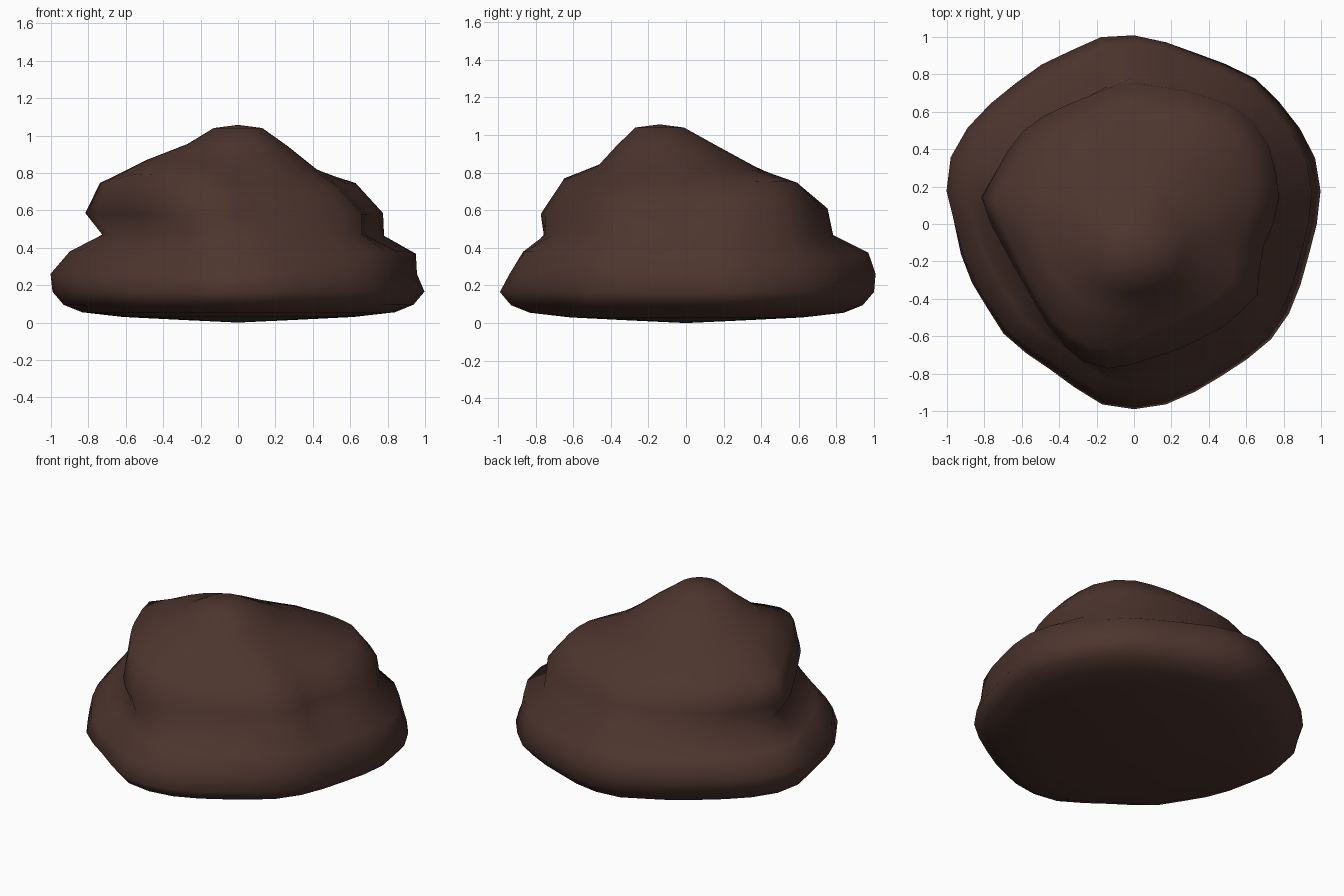
import bpy, bmesh, math

if "Cube" in bpy.data.objects:
    bpy.data.objects.remove(bpy.data.objects["Cube"])

SEG = 36

# plan outlines read from above: the wide skirt and the overhanging upper lump
SKIRT = [(1, .22), (.95, .43), (.7, .75), (.53, .84), (.18, .97), (0, 1), (-.18, .98),
         (-.5, .81), (-.8, .57), (-.92, .43), (-1.005, .25), (-.97, .05), (-.93, -.15),
         (-.86, -.33), (-.67, -.63), (-.5, -.74), (-.2, -.96), (0, -.99), (.2, -.96),
         (.38, -.87), (.7, -.66), (.82, -.5), (.9, -.3), (.99, .05)]
LUMP = [(.78, .2), (.7, .48), (.55, .62), (.3, .71), (-.05, .76), (-.45, .6), (-.63, .47),
        (-.83, .12), (-.63, -.25), (-.42, -.61), (-.25, -.75), (-.1, -.78), (.24, -.67),
        (.5, -.54), (.66, -.38), (.68, -.15), (.77, .06)]


def radius(outline, a):
    """Distance from the centre to the outline in direction a."""
    dx, dy = math.cos(a), math.sin(a)
    for (x1, y1), (x2, y2) in zip(outline, outline[1:] + outline[:1]):
        ex, ey = x2 - x1, y2 - y1
        den = dx * ey - dy * ex
        if abs(den) < 1e-9:
            continue
        t = (x1 * ey - y1 * ex) / den
        u = (x1 * dy - y1 * dx) / den
        if t > 0 and -1e-6 <= u <= 1 + 1e-6:
            return t
    return .8


def toward(a, deg, power=1):
    """Bump that peaks in one direction; a higher power makes it narrower."""
    return max(0, math.cos(a - math.radians(deg))) ** power


def diagonal(a):
    return toward(a, 315, 4) + toward(a, 135, 4)


def skirt(f, z):
    return lambda a: (radius(SKIRT, a) * f(a), z(a), 0)


def lump(f, z):
    return lambda a: (radius(LUMP, a) * f(a), z(a), 0)


# each ring gives (radius, height, y shift) for an angle, from bottom to top
rings = [
    skirt(lambda a: .3, lambda a: .014),
    skirt(lambda a: .62, lambda a: .03),
    skirt(lambda a: .84, lambda a: .055),
    skirt(lambda a: .94, lambda a: .095),
    skirt(lambda a: 1, lambda a: .165),
    skirt(lambda a: .97 - .02 * math.cos(a) + .03 * math.sin(a) + .035 * diagonal(a),
          lambda a: .26),
    skirt(lambda a: .915 + .035 * math.cos(a) + .05 * math.sin(a) + .04 * diagonal(a)
          - .02 * toward(a, 45, 4), lambda a: .38 - .04 * toward(a, 45, 6)),
    lump(lambda a: 1 - .12 * toward(a, 180) + .04 * toward(a, 90),
         lambda a: .47 - .02 * toward(a, 45, 6)),
    lump(lambda a: 1, lambda a: .58 + .03 * toward(a, 90)),
    lump(lambda a: .79 + .12 * toward(a, 190) + .07 * toward(a, 45, 6)
         + .06 * toward(a, 225, 6),
         lambda a: .735 + .06 * toward(a, 220, 4) + .02 * toward(a, 45, 6)),
    lambda a: (.42 + .07 * toward(a, 190), .82 + .05 * toward(a, 190), -.03),
    lambda a: (.27, .94 + .015 * toward(a, 190), -.1),
    lambda a: (.13, 1.04, -.14),
]

# dirt mound: rings bridged together and closed at both ends
bm = bmesh.new()
loops = []
for ring in rings:
    loop = []
    for i in range(SEG):
        a = 2 * math.pi * i / SEG
        r, z, sy = ring(a)
        loop.append(bm.verts.new((r * math.cos(a), r * math.sin(a) + sy, z)))
    loops.append(loop)
bottom = bm.verts.new((0, 0, 0))
peak = bm.verts.new((0, -.14, 1.057))
for i in range(SEG):
    j = (i + 1) % SEG
    for lo, hi in zip(loops, loops[1:]):
        bm.faces.new((lo[i], lo[j], hi[j], hi[i]))
    bm.faces.new((bottom, loops[0][j], loops[0][i]))
    bm.faces.new((loops[-1][i], loops[-1][j], peak))
bmesh.ops.recalc_face_normals(bm, faces=bm.faces)
for f in bm.faces:
    f.smooth = True

mesh = bpy.data.meshes.new("dirt_mound")
bm.to_mesh(mesh)
bm.free()
soil = bpy.data.materials.new("dark brown soil")
soil.diffuse_color = (.074, .035, .027, 1)
soil.use_nodes = True
soil.node_tree.nodes["Principled BSDF"].inputs["Base Color"].default_value = soil.diffuse_color
mesh.materials.append(soil)
bpy.context.collection.objects.link(bpy.data.objects.new("dirt_mound", mesh))
